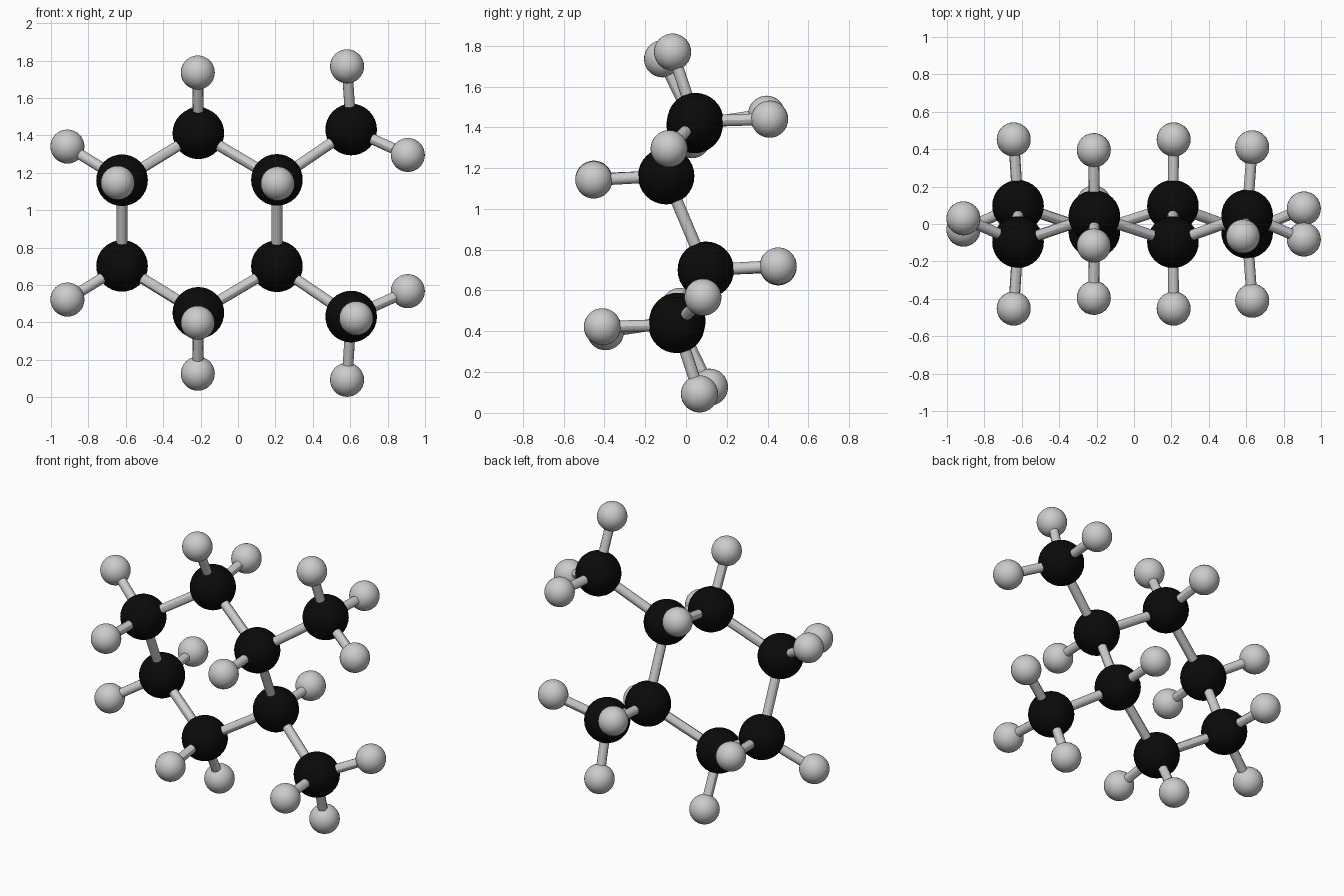
import bpy
from mathutils import Vector

if "Cube" in bpy.data.objects:
    bpy.data.objects.remove(bpy.data.objects["Cube"])

MID = 0.931            # height of the two-fold symmetry axis (along x)
R_C, R_H, R_BOND = 0.138, 0.091, 0.029

black = bpy.data.materials.new("carbon_black")
black.diffuse_color = (0.003, 0.003, 0.003, 1)
black.use_nodes = True
black.node_tree.nodes["Principled BSDF"].inputs["Base Color"].default_value = black.diffuse_color


def atom(name, pos, radius, mat=None):
    bpy.ops.mesh.primitive_uv_sphere_add(segments=32, ring_count=16, radius=radius, location=pos)
    ob = bpy.context.object
    ob.name = name
    bpy.ops.object.shade_smooth()
    if mat:
        ob.data.materials.append(mat)


def bond(name, a, b):
    d = b - a
    bpy.ops.mesh.primitive_cylinder_add(vertices=12, radius=R_BOND, depth=d.length, location=(a + b) / 2)
    ob = bpy.context.object
    ob.name = name
    ob.rotation_mode = 'QUATERNION'
    ob.rotation_quaternion = d.to_track_quat('Z', 'Y')
    bpy.ops.object.shade_smooth_by_angle()


# upper half of the molecule: carbon position, then its hydrogens
upper = {
    "ring_left": ((-0.62, -0.097, 1.16), [(-0.643, -0.452, 1.146), (-0.912, 0.03, 1.34)]),
    "ring_top": ((-0.212, 0.042, 1.411), [(-0.215, -0.115, 1.736), (-0.215, 0.395, 1.464)]),
    "ring_right": ((0.208, -0.097, 1.162), [(0.212, -0.452, 1.142)]),
    "methyl": ((0.605, 0.046, 1.431),
               [(0.583, -0.066, 1.769), (0.908, -0.083, 1.295), (0.632, 0.41, 1.44)]),
}


def flip(p, side):
    # half turn about the x axis gives the lower half
    x, y, z = p
    return Vector((x, side * y, MID + side * (z - MID)))


carbons = {}
for side, tag in ((1, "upper"), (-1, "lower")):
    # carbon and hydrogen atoms
    for part, (c, hydrogens) in upper.items():
        pos = carbons[tag, part] = flip(c, side)
        atom(f"{tag}_{part}_carbon", pos, R_C, black)
        for i, h in enumerate(hydrogens, 1):
            hp = flip(h, side)
            atom(f"{tag}_{part}_hydrogen_{i}", hp, R_H)
            bond(f"{tag}_{part}_hydrogen_bond_{i}", pos, hp)
    # carbon chain bonds
    chain = list(upper)
    for a, b in zip(chain, chain[1:]):
        bond(f"{tag}_{a}_to_{b}_bond", carbons[tag, a], carbons[tag, b])

# bonds joining the two halves
for part in ("ring_left", "ring_right"):
    bond(f"{part}_joining_bond", carbons["upper", part], carbons["lower", part])
